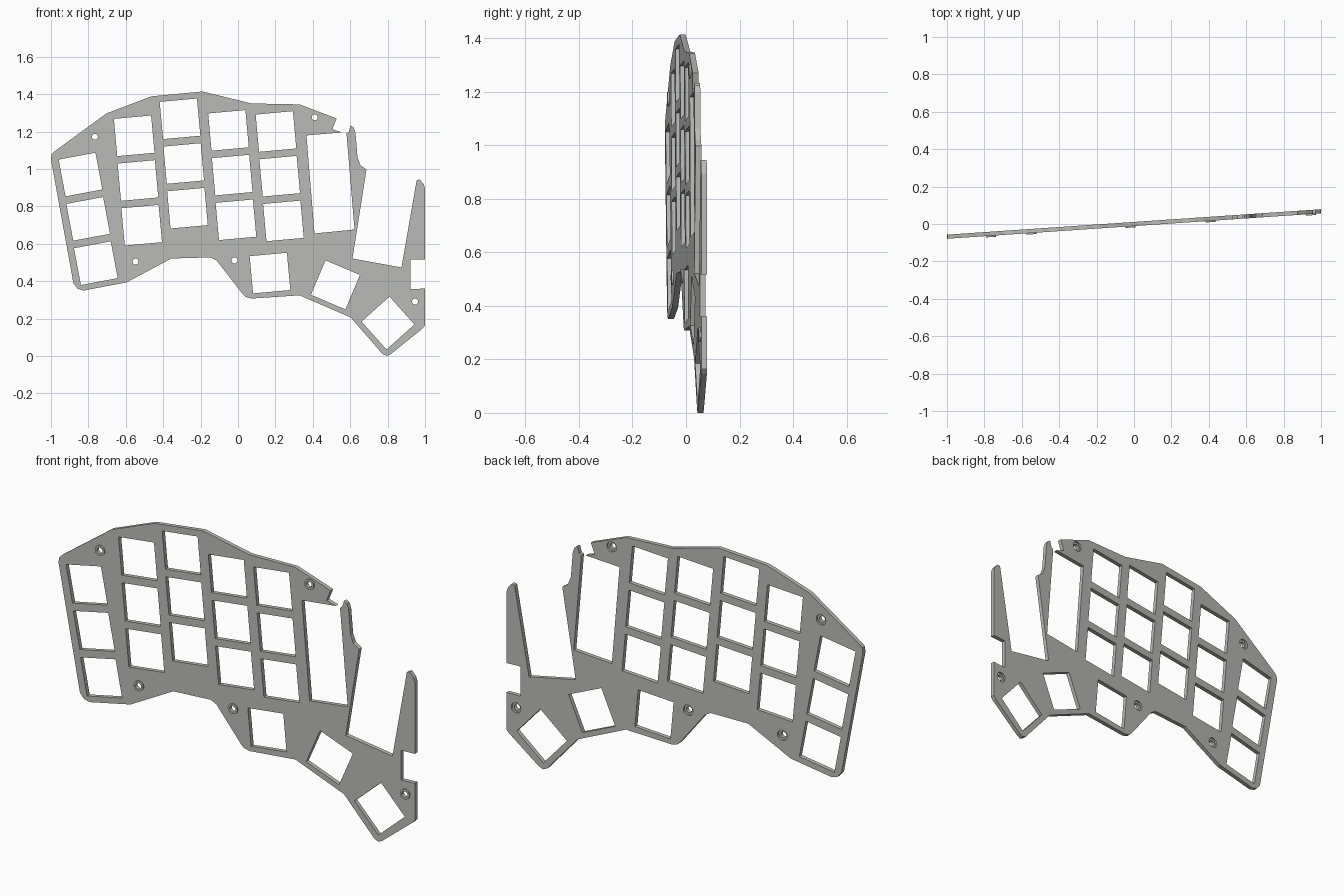
import bpy, bmesh, math
from mathutils import Matrix

if "Cube" in bpy.data.objects:
    bpy.data.objects.remove(bpy.data.objects["Cube"])

HALF = 0.011      # half the plate thickness
SLOPE = 0.068     # the plate runs slightly backwards towards +x
KEY = 0.2         # side of a key opening

grey = bpy.data.materials.new("plate grey")
grey.diffuse_color = (0.5, 0.5, 0.49, 1)
grey.use_nodes = True
grey.node_tree.nodes["Principled BSDF"].inputs["Base Color"].default_value = grey.diffuse_color


def square(cx, cz, deg):
    """Corners of a turned square key opening."""
    r = KEY / math.sqrt(2)
    return [(cx + r * math.cos(math.radians(deg + 45 + 90 * i)),
             cz + r * math.sin(math.radians(deg + 45 + 90 * i))) for i in range(4)]


def circle(cx, cz, r, n=24):
    return [(cx + r * math.cos(2 * math.pi * i / n),
             cz + r * math.sin(2 * math.pi * i / n)) for i in range(n)]


def slab(name, loops, half, offset=0.0):
    """Fill closed loops (inner ones become holes), thicken, stand upright."""
    curve = bpy.data.curves.new(name + "_profile", 'CURVE')
    curve.dimensions = '2D'
    curve.fill_mode = 'BOTH'
    curve.extrude = half
    for pts in loops:
        s = curve.splines.new('POLY')
        s.points.add(len(pts) - 1)
        for p, (x, z) in zip(s.points, pts):
            p.co = (x, z, 0, 1)
        s.use_cyclic_u = True
    temp = bpy.data.objects.new(name + "_temp", curve)
    bpy.context.collection.objects.link(temp)
    bpy.context.view_layer.update()
    mesh = bpy.data.meshes.new_from_object(
        temp.evaluated_get(bpy.context.evaluated_depsgraph_get()))
    bpy.data.objects.remove(temp)
    bpy.data.curves.remove(curve)

    bm = bmesh.new()
    bm.from_mesh(mesh)
    bmesh.ops.remove_doubles(bm, verts=bm.verts, dist=0.0002)
    # stand up, then lean along x
    bm.transform(Matrix(((1, 0, 0, 0), (SLOPE, 0, -1, -offset),
                         (0, 1, 0, 0), (0, 0, 0, 1))))
    bmesh.ops.recalc_face_normals(bm, faces=bm.faces)
    for f in bm.faces:
        f.smooth = False
        f.material_index = 0
    bm.to_mesh(mesh)
    bm.free()
    mesh.name = name
    mesh.materials.clear()
    mesh.materials.append(grey)
    obj = bpy.data.objects.new(name, mesh)
    bpy.context.collection.objects.link(obj)
    return obj


# Outer edge, clockwise from the left corner
outline = [
    (-1, 1.05), (-.997, 1.078), (-.981, 1.094), (-.703, 1.297), (-.463, 1.388),
    (-.19, 1.414), (.072, 1.35), (.329, 1.345), (.527, 1.27), (.505, 1.212),
    # tall slot, open at its upper right corner
    (.556, 1.195), (.366, 1.179), (.409, .655), (.623, .676), (.58, 1.19),
    # thin prong beside the slot
    (.592, 1.198), (.602, 1.233), (.618, 1.222), (.628, 1.195), (.639, 1.061),
    (.655, 1.019), (.687, .997), (.612, .521),
    # pointed prong and square notch on the right edge
    (.874, .473), (.955, .939), (.971, .944), (.992, .92), (1, .895), (1, .516),
    (.922, .516), (.922, .358), (1, .36), (1, .163), (.987, .147),
    # lower edge
    (.82, .012), (.797, 0), (.773, .01), (.602, .206), (.329, .324), (.072, .307),
    (.04, .316), (.024, .332), (-.115, .511), (-.147, .527), (-.356, .521),
    (-.596, .393), (-.826, .35), (-.858, .36), (-.88, .388),
]

# Five columns of three key openings: top centre, step down, turn
columns = [
    (-.842, .970, .041, -.237, 10.6),
    (-.555, 1.177, .020, -.239, 5.2),
    (-.310, 1.268, .020, -.239, 5.2),
    (-.051, 1.206, .020, -.239, 5.2),
    (.203, 1.200, .020, -.239, 5.2),
]
holes = [square(x + i * dx, z + i * dz, a)
         for x, z, dx, dz, a in columns for i in range(3)]

# Thumb key openings
holes += [square(.171, .443, 5.2), square(.521, .38, -23), square(.802, .176, 41.8)]

# Screw positions
screws = [(-.765, 1.172), (.41, 1.276), (-.548, .505), (-.019, .511), (.947, .291)]
holes += [circle(x, z, .027) for x, z in screws]

slab("key_plate", [outline] + holes, HALF)

# Screw collars: proud of the front, recessed at the back
for n, (x, z) in enumerate(screws, 1):
    slab(f"screw_collar_{n}", [circle(x, z, .027), circle(x, z, .016)], .0095, .0085)
